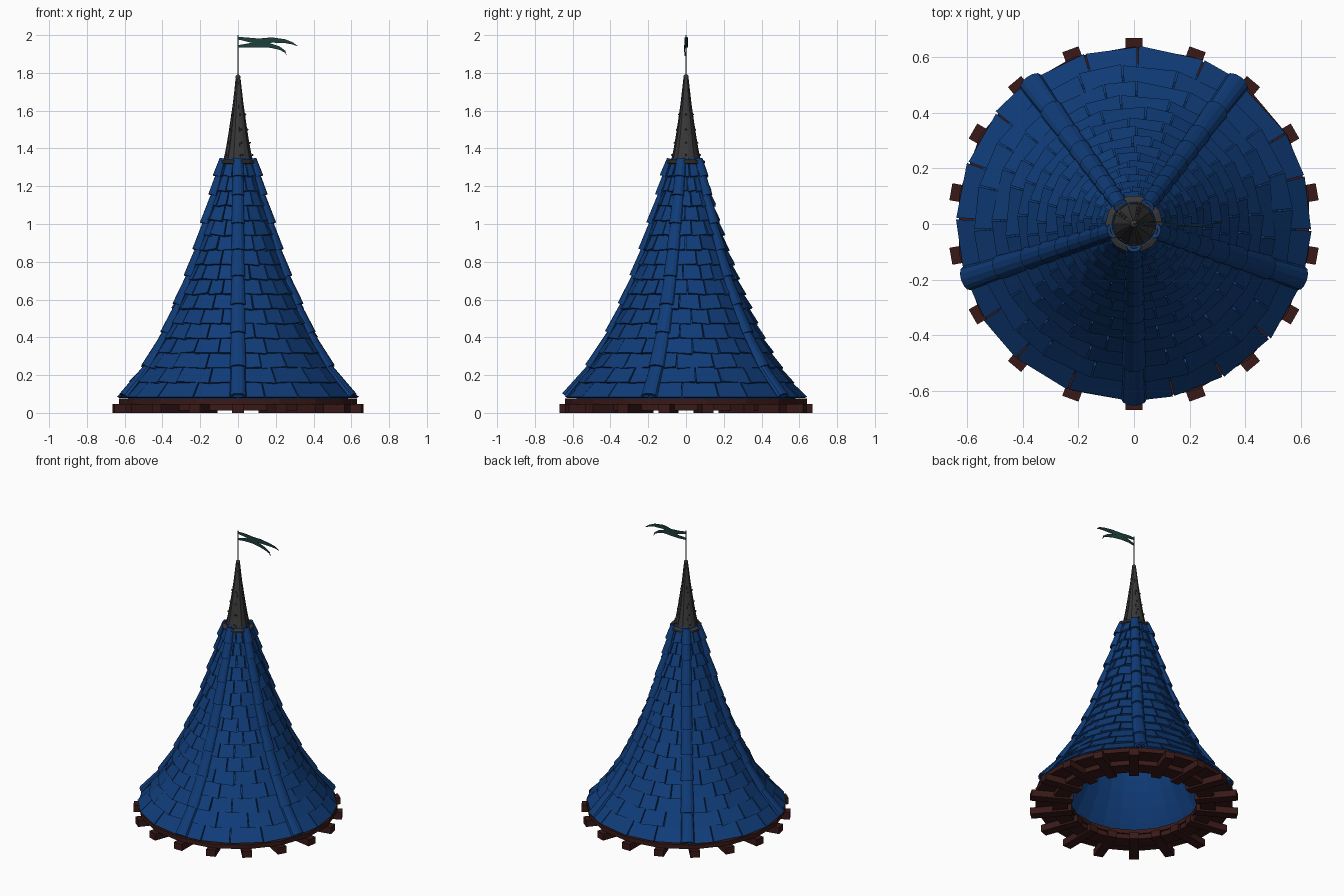
import bpy, bmesh, math, random
from mathutils import Vector, Matrix

if "Cube" in bpy.data.objects:
    bpy.data.objects.remove(bpy.data.objects["Cube"])

random.seed(4)
TAU = math.tau


def material(name, rgb):
    m = bpy.data.materials.new(name)
    m.diffuse_color = (*rgb, 1)
    m.use_nodes = True
    m.node_tree.nodes["Principled BSDF"].inputs["Base Color"].default_value = m.diffuse_color
    return m


BLUE = material("slate_blue", (0.005, 0.045, 0.19))
WOOD = material("dark_wood", (0.04, 0.010, 0.009))
IRON = material("iron", (0.04, 0.04, 0.04))
GREEN = material("flag_green", (0.012, 0.05, 0.045))


def finish(name, bm, mat):
    bmesh.ops.recalc_face_normals(bm, faces=bm.faces)
    me = bpy.data.meshes.new(name)
    bm.to_mesh(me)
    bm.free()
    me.materials.append(mat)
    ob = bpy.data.objects.new(name, me)
    bpy.context.collection.objects.link(ob)
    return ob


def polar(r, a, z):
    return Vector((r * math.cos(a), r * math.sin(a), z))


def loft(bm, rings, closed=True, caps=True):
    """Skin a list of equal-length point rings."""
    vs = [[bm.verts.new(p) for p in ring] for ring in rings]
    n = len(vs[0])
    for lo, hi in zip(vs, vs[1:]):
        for i in range(n if closed else n - 1):
            j = (i + 1) % n
            bm.faces.new((lo[i], lo[j], hi[j], hi[i]))
    if caps:
        bm.faces.new(vs[0])
        bm.faces.new(vs[-1])
    return vs


def lathe(bm, profile, sides, caps=True, turn=0):
    loft(bm, [[polar(r, turn + TAU * i / sides, z) for i in range(sides)]
              for r, z in profile], caps=caps)


def block(bm, r0, r1, width, z0, z1, a):
    """Radial box at angle a."""
    m = (Matrix.Rotation(a, 4, 'Z') @ Matrix.Translation(((r0 + r1) / 2, 0, (z0 + z1) / 2))
         @ Matrix.Diagonal((r1 - r0, width, z1 - z0, 1)))
    bmesh.ops.create_cube(bm, size=1, matrix=m)


# Flared roof profile (z, radius)
PROFILE = [(0.07, 0.64), (0.085, 0.628), (0.18, 0.548), (0.25, 0.497), (0.34, 0.44), (0.42, 0.398),
           (0.50, 0.362), (0.57, 0.33), (0.65, 0.298), (0.72, 0.268), (0.86, 0.22),
           (1.0, 0.178), (1.16, 0.128), (1.36, 0.08)]


def radius(z):
    for (z0, r0), (z1, r1) in zip(PROFILE, PROFILE[1:]):
        if z <= z1:
            return r0 + (r1 - r0) * (z - z0) / (z1 - z0)
    return PROFILE[-1][1]


# Hollow roof core beneath the tiles
bm = bmesh.new()
lathe(bm, [(r * 0.94 - 0.014, z) for z, r in PROFILE], 30, caps=False)
finish("roof_core", bm, BLUE)

# Overlapping rows of flat tiles, five sectors between the ridges
RIDGES = [math.radians(270 + 72 * k) for k in range(5)]
bm = bmesh.new()
ROWS, PITCH = 16, 0.078
for row in range(ROWS):
    count = 4 if row < 9 else 3
    for start in RIDGES:
        shift = 0.2 if row % 2 else -0.2
        cuts = [0] + [k + shift + random.uniform(-0.15, 0.15) for k in range(1, count)] + [count]
        cuts = [start + math.radians(72) * c / count for c in cuts]
        for a0, a1 in zip(cuts, cuts[1:]):
            z0 = 0.085 + row * PITCH
            z1 = min(z0 + PITCH + 0.02, 1.35)
            r0 = radius(z0) + 0.012 + random.uniform(-0.004, 0.004)
            r1 = radius(z1) - 0.006
            gap = 0.003 / r0
            tilt = random.uniform(-0.006, 0.006) if row else 0
            t = 0.018
            rings = []
            for a, dz in ((a0 + gap, tilt), (a1 - gap, -tilt)):
                rings.append([polar(r0, a, z0 + dz), polar(r1, a, z1),
                              polar(r1 - 0.9 * t, a, z1 - 0.4 * t),
                              polar(r0 - 0.9 * t, a, z0 + dz - 0.4 * t)])
            loft(bm, rings)
finish("roof_tiles", bm, BLUE)

# Arched ridge tiles, each one flaring over the next below
bm = bmesh.new()
ENDS = [0.085, 0.24, 0.42, 0.57, 0.72, 0.86, 1.0, 1.15, 1.25, 1.335]
for a in RIDGES:
    out, side = polar(1, a, 0), polar(1, a + math.pi / 2, 0)
    for z0, z1 in zip(ENDS, ENDS[1:]):
        z1 = min(z1 + 0.02, 1.345)
        p0 = out * (radius(z0) + 0.004) + Vector((0, 0, z0))
        p1 = out * (radius(z1) - 0.002) + Vector((0, 0, z1))
        normal = side.cross(p1 - p0).normalized()
        if normal.dot(out) < 0:
            normal = -normal
        slim = 1 - 0.25 * z0
        rings = []
        for p, w, h in ((p0, 0.046 * slim, 0.030), (p1, 0.038 * slim, 0.019)):
            arc = [math.pi * k / 6 for k in range(7)]
            ring = [p + side * w * math.cos(t) + normal * h * math.sin(t) for t in arc]
            ring += [p + side * w * 0.75 * math.cos(t) + normal * (h * math.sin(t) - 0.012)
                     for t in reversed(arc)]
            rings.append(ring)
        loft(bm, rings)
finish("ridge_tiles", bm, BLUE)

# Wooden eave ring and inner ring
for name, ri, ro, z0, z1 in (("eave_ring", 0.42, 0.64, 0.045, 0.075),
                             ("inner_ring", 0.43, 0.53, 0.012, 0.05)):
    bm = bmesh.new()
    lathe(bm, [(ri, z0), (ro, z0), (ro, z1), (ri, z1), (ri, z0)], 18, caps=False,
          turn=math.radians(10))
    bmesh.ops.remove_doubles(bm, verts=bm.verts, dist=1e-5)
    finish(name, bm, WOOD)

# Radial beams poking out under the eaves
bm = bmesh.new()
for k in range(18):
    block(bm, 0.40, 0.67, 0.062, 0, 0.047, math.radians(10 + 20 * k))
finish("eave_beams", bm, WOOD)

# Iron spire cap with flange and tip ball
CAP = [(0.078, 1.335), (0.064, 1.40), (0.052, 1.47), (0.040, 1.55), (0.027, 1.64), (0.012, 1.77)]
bm = bmesh.new()
lathe(bm, CAP, 10)
finish("spire_cap", bm, IRON)
bm = bmesh.new()
lathe(bm, [(0.09, 1.318), (0.103, 1.322), (0.103, 1.334), (0.085, 1.342)], 14)
finish("cap_flange", bm, IRON)
bm = bmesh.new()
bmesh.ops.create_uvsphere(bm, u_segments=10, v_segments=6, radius=0.014,
                          matrix=Matrix.Translation((0, 0, 1.778)))
finish("cap_ball", bm, IRON)

# Raised seams and rivets on the cap
bm = bmesh.new()
for k in range(5):
    a = TAU * 2 * k / 10
    loft(bm, [[polar(r + d, a + s * w / r, z) for s, d in ((-1, -0.004), (-1, 0.002), (1, 0.002), (1, -0.004))]
              for (r, z), w in zip(CAP, (0.011, 0.010, 0.009, 0.007, 0.005, 0.003))])
    for r, z in CAP[:4]:
        bmesh.ops.create_icosphere(bm, subdivisions=1, radius=0.006,
                                   matrix=Matrix.Translation(polar(r - 0.001, a, z + 0.03)))
finish("cap_seams_and_rivets", bm, IRON)

# Flag pole
bm = bmesh.new()
lathe(bm, [(0.004, 1.77), (0.003, 2.0)], 6)
finish("flag_pole", bm, IRON)

# Flag: two wavy tails joined at the middle (x, z, half width)
TAILS = [[(0, 1.984, 0.007), (0.05, 1.976, 0.011), (0.11, 1.966, 0.016), (0.18, 1.974, 0.014),
          (0.25, 1.968, 0.010), (0.29, 1.956, 0.006), (0.315, 1.942, 0.001)],
         [(0, 1.940, 0.007), (0.05, 1.945, 0.010), (0.11, 1.951, 0.016), (0.17, 1.945, 0.012),
          (0.22, 1.931, 0.009), (0.25, 1.912, 0.006), (0.258, 1.89, 0.001)]]
bm = bmesh.new()
for tail in TAILS:
    rings = []
    for x, z, w in tail:
        y = 0.009 * math.sin(x * 22)
        rings.append([Vector((x, y + sy * 0.002, z + sz * w))
                      for sy, sz in ((-1, -1), (1, -1), (1, 1), (-1, 1))])
    loft(bm, rings)
finish("flag", bm, GREEN)
